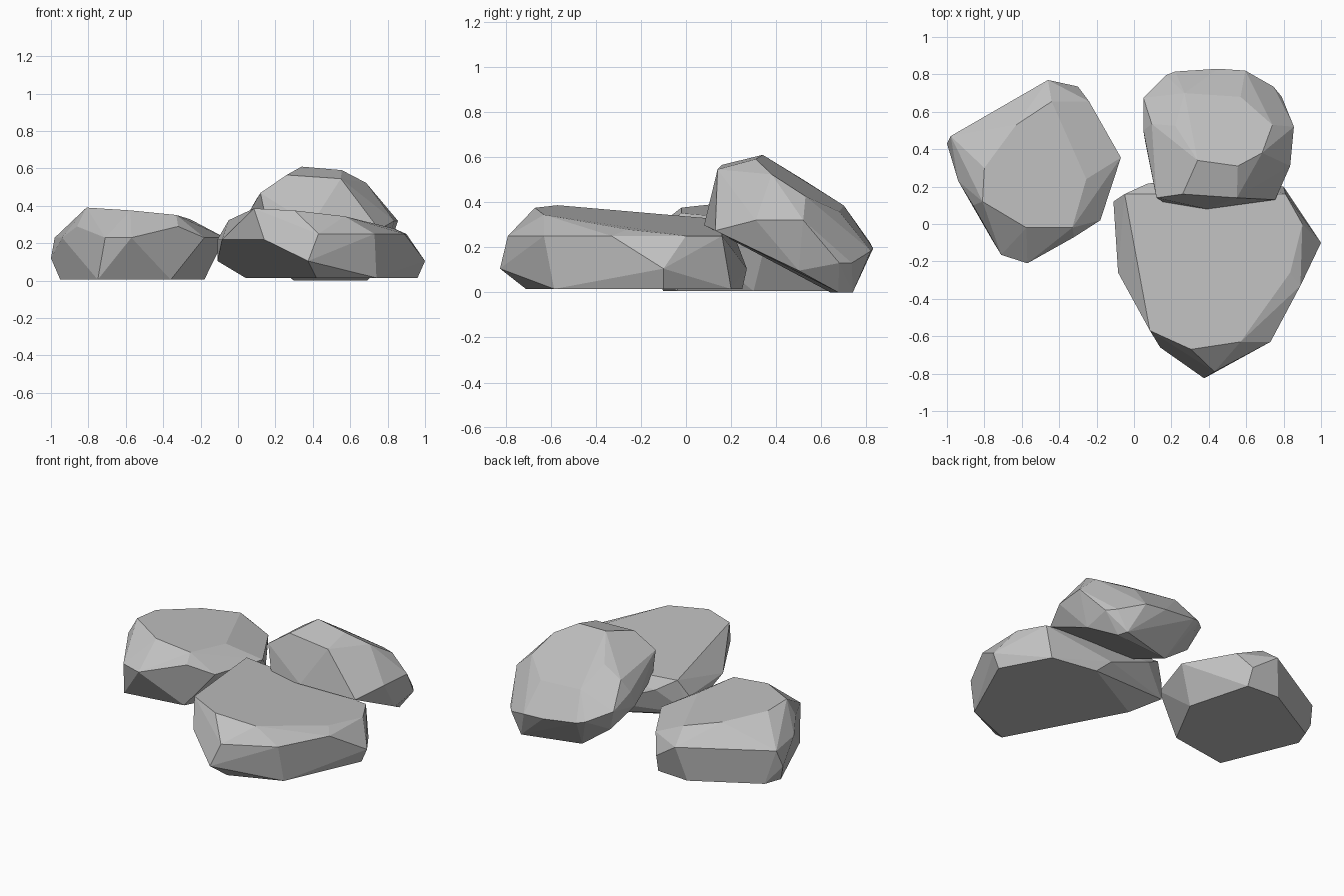
import bpy
import bmesh
import math

default_cube = bpy.data.objects.get("Cube")
if default_cube:
    bpy.data.objects.remove(default_cube, do_unlink=True)

# One plain stone colour for every boulder
stone = bpy.data.materials.new("stone_grey")
stone.use_nodes = True
grey = (0.53, 0.53, 0.53, 1)
stone.diffuse_color = grey
for node in stone.node_tree.nodes:
    if node.type == "BSDF_PRINCIPLED":
        node.inputs["Base Color"].default_value = grey
        node.inputs["Roughness"].default_value = 0.9


def ring(outline, height, slope_x=0, slope_y=0):
    """Lift a flat outline onto a level or tilted plane."""
    return [(x, y, height + slope_x * x + slope_y * y) for x, y in outline]


def boulder(name, *rings):
    """Wrap stacked outlines in a faceted convex shell."""
    bm = bmesh.new()
    for points in rings:
        for point in points:
            bm.verts.new(point)
    bmesh.ops.convex_hull(bm, input=bm.verts[:], use_existing_faces=False)
    loose = [v for v in bm.verts if not v.link_faces]
    bmesh.ops.delete(bm, geom=loose, context="VERTS")
    # Merge nearly level triangles into broad chiselled facets
    bmesh.ops.dissolve_limit(bm, angle_limit=math.radians(5),
                             verts=bm.verts[:], edges=bm.edges[:])
    bmesh.ops.recalc_face_normals(bm, faces=bm.faces[:])
    mesh = bpy.data.meshes.new(name)
    bm.to_mesh(mesh)
    bm.free()
    mesh.materials.append(stone)
    rock = bpy.data.objects.new(name, mesh)
    bpy.context.collection.objects.link(rock)
    return rock


# Low boulder on the right-hand side: base, low corners, belt, crown
boulder(
    "side_boulder",
    ring([(-.29, .7), (-.51, .715), (-.91, .49), (-.95, .38),
          (-.75, -.1), (-.55, -.075), (-.36, -.04), (-.18, .3)], .005),
    ring([(-1, .43), (-.3, .735)], .12),
    ring([(-.57, .71), (-.98, .47), (-.46, .77), (-.24, .655), (-.07, .355),
          (-.18, .02), (-.57, -.21), (-.71, -.165), (-.94, .23)], .23),
    ring([(-.86, .1), (-.32, -.07)], .29),
    ring([(-.8, .3), (-.81, .12), (-.575, -.02), (-.33, -.02),
          (-.255, .24), (-.44, .655), (-.63, .53)],
         .317, -.1, -.06),
)

# Broad flat-topped boulder in front: base, points, overhang, belt, crown
boulder(
    "front_boulder",
    ring([(.04, 0), (.42, -.71), (.74, -.585),
          (.96, -.1), (.8, .2), (.5, .25)], .015),
    ring([(-.11, .12), (.375, -.825), (1, -.1), (.4, .27)], .105),
    ring([(-.11, .12), (-.085, -.26), (.14, -.66)], .22),
    ring([(.43, -.79), (.73, -.63), (.89, -.33), (.9, 0),
          (.81, .16), (.07, .215)], .25),
    ring([(.085, -.57), (.305, -.67), (.57, -.63), (.835, -.26),
          (.81, .01), (.75, .17), (-.02, .01), (-.05, .16)],
         .335, -.1, -.105),
)

# Leaning boulder at the back: foot, underside, belt, rear slope, crown
boulder(
    "leaning_boulder",
    ring([(.67, .74), (.3, .64), (.69, .675)], 0),
    ring([(.69, .68), (.78, .5), (.755, .13),
          (.6, .105), (.39, .08), (.16, .115)], .336, 0, -.48),
    ring([(.06, .44), (.11, .62)], .467, 0, -.53),
    ring([(.745, .735), (.79, .68)], .13),
    ring([(.17, .795), (.22, .815), (.45, .83), (.595, .82),
          (.12, .14), (.05, .5), (.05, .675)], .53, -.1, -.35),
    ring([(.855, .52), (.835, .31)], .32),
    ring([(.095, .535)], .43),
    ring([(.22, .525), (.27, .7), (.57, .68), (.74, .53), (.685, .38)],
         .84, -.13, -.6),
    ring([(.34, .34), (.555, .31), (.26, .16), (.55, .14)], .535, -.05, .27),
)
